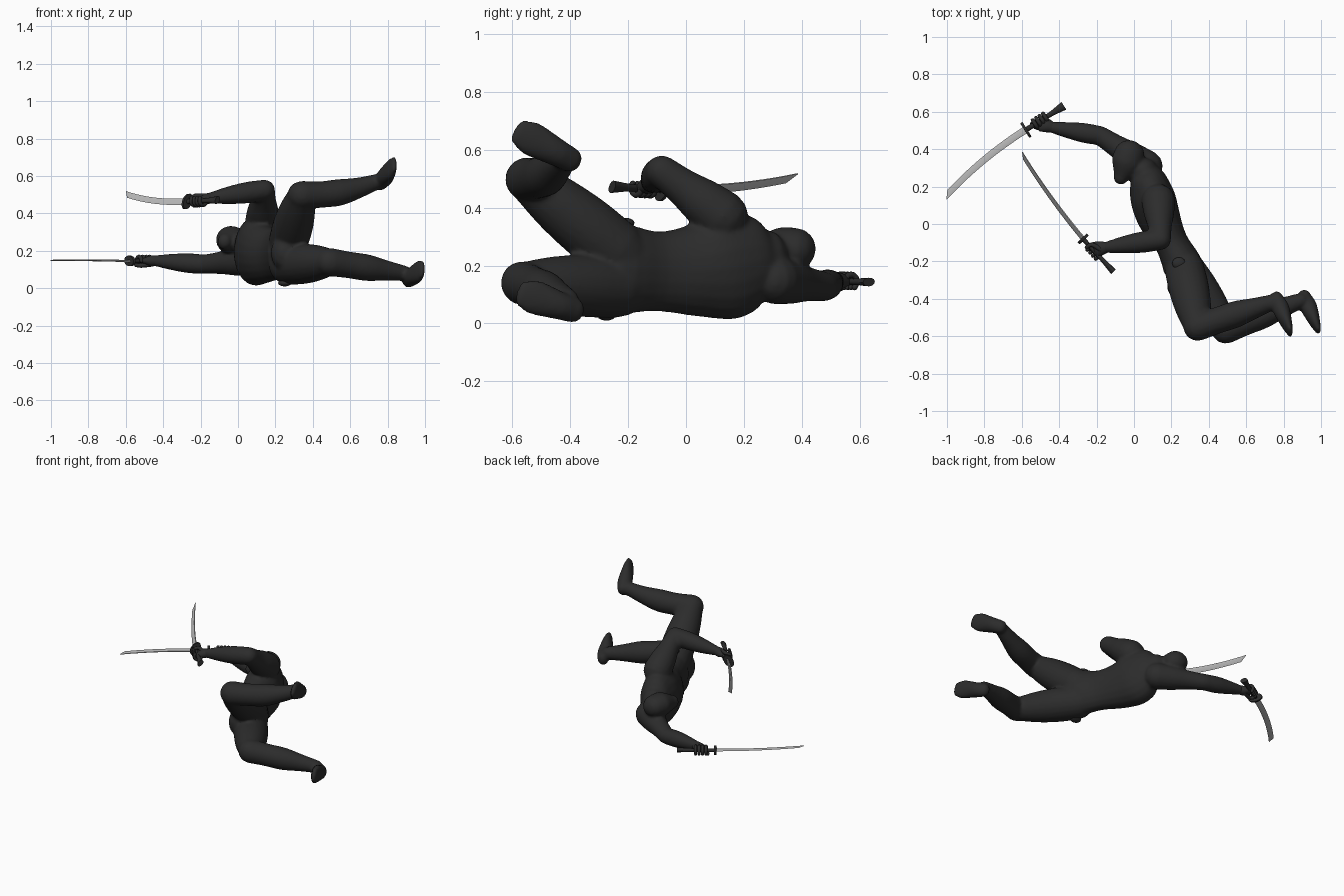
import bpy, bmesh, math
from mathutils import Vector, Matrix

if "Cube" in bpy.data.objects:
    bpy.data.objects.remove(bpy.data.objects["Cube"])


def material(name, v):
    m = bpy.data.materials.new(name)
    m.diffuse_color = (v, v, v, 1)
    m.use_nodes = True
    m.node_tree.nodes["Principled BSDF"].inputs["Base Color"].default_value = m.diffuse_color
    return m


BLACK = material("black cloth", 0.025)
STEEL = material("steel", 0.52)
UP = Vector((0, 0, 1))
SKEW = Vector((.3, .2, 1))


def finish(bm, name, mat, angle=None):
    bmesh.ops.recalc_face_normals(bm, faces=bm.faces)
    me = bpy.data.meshes.new(name)
    bm.to_mesh(me)
    bm.free()
    ob = bpy.data.objects.new(name, me)
    bpy.context.collection.objects.link(ob)
    me.materials.append(mat)
    bpy.context.view_layer.objects.active = ob
    ob.select_set(True)
    if angle:
        bpy.ops.object.shade_smooth_by_angle(angle=math.radians(angle))
    else:
        me.shade_smooth()
    ob.select_set(False)
    return ob


def bridge(bm, rows):
    n = len(rows[0])
    for r, s in zip(rows, rows[1:]):
        for k in range(n):
            bm.faces.new((r[k], r[(k + 1) % n], s[(k + 1) % n], s[k]))
    bm.faces.new(rows[0])
    bm.faces.new(rows[-1])


def spline(st, sub):
    """Catmull-Rom through stations (centre, half width, half depth)."""
    P = [Vector((*s[0], s[1], s[-1])) for s in st]
    P = [P[0] * 2 - P[1]] + P + [P[-1] * 2 - P[-2]]
    out = []
    for a, b, c, d in zip(P, P[1:], P[2:], P[3:]):
        for k in range(sub):
            t = k / sub
            out.append(b + ((c - a) * t + (2 * a - 5 * b + 4 * c - d) * t * t
                            + (3 * b - a - 3 * c + d) * t ** 3) / 2)
    return out + [P[-2]]


def tube(bm, st, hint=SKEW, hint2=None, sides=20, sub=4, rounded=True):
    """Swept elliptical tube with domed ends; width axis turns from hint to hint2."""
    P = spline(st, sub)
    C = [Vector(p[:3]) for p in P]
    n = len(P)
    rings = []
    for i in range(n):
        T = (C[min(i + 1, n - 1)] - C[max(i - 1, 0)]).normalized()
        h = Vector(hint).lerp(Vector(hint2 or hint), i / (n - 1))
        L = (h - T * h.dot(T)).normalized()
        a, b = P[i][3], P[i][4]
        group = [(C[i], L, T.cross(L), a, b)]
        if rounded and i in (0, n - 1):
            for k in range(1, 4):
                s, c = math.sin(k * .46), math.cos(k * .46)
                tip = C[i] + T * min(a, b) * s * (1 if i else -1)
                group.append((tip, L, T.cross(L), a * c, b * c))
        rings += group if i else group[::-1]
    bridge(bm, [[bm.verts.new(c + L * a * math.cos(math.tau * k / sides)
                              + D * b * math.sin(math.tau * k / sides)) for k in range(sides)]
                for c, L, D, a, b in rings])


def limb(bm, a, b, radii, sag=0):
    """Tube from a to b with evenly spaced radii, sagging in the middle."""
    a, b = Vector(a), Vector(b)
    n = len(radii) - 1
    tube(bm, [(a.lerp(b, i / n) - UP * sag * math.sin(math.pi * i / n), r)
              for i, r in enumerate(radii)])


def leg(bm, hip, knee, ankle, heel, toe, sag):
    limb(bm, hip, knee, (.106, .108, .097, .073))
    limb(bm, knee, ankle, (.076, .071, .071, .055, .041), sag)
    heel, toe = Vector(heel), Vector(toe)
    side = (toe - heel).cross((1, 0, 0))
    tube(bm, [(heel, .043, .034), (heel.lerp(toe, .3), .049, .046),
              (heel.lerp(toe, .75), .06, .03), (toe, .046, .015)], side)


def arm(bm, shoulder, elbow, wrist, r):
    limb(bm, shoulder, elbow, (r * 1.62, r * 1.45, r * 1.15, r))
    limb(bm, elbow, wrist, (r, r * 1.02, r * .84, .03))


# Body: overlapping tubes fused into one smooth skin
HAND_A = (-.15, -.125, .482)
HAND_B = (-.44, .517, .147)
bm = bmesh.new()
# torso, lying on its side and twisting towards the shoulders
tube(bm, [((.25, -.33, .19), .10, .075), ((.265, -.24, .19), .155, .107),
          ((.2, -.1, .18), .138, .09), ((.135, .03, .183), .16, .115),
          ((.1, .14, .2), .188, .12), ((.075, .23, .22), .16, .1),
          ((.055, .28, .225), .10, .075)], UP, (.2, -.6, .8))
# neck and head
limb(bm, (.06, .23, .23), (-.02, .33, .25), (.075, .062, .06))
tube(bm, [((-.07, .25, .25), .045, .04), ((-.04, .32, .255), .075, .083),
          ((-.025, .375, .257), .074, .082)], SKEW)
# limbs: raised side, then low side
arm(bm, (.13, .125, .37), (.142, -.083, .525), HAND_A, .056)
arm(bm, (.07, .31, .15), (-.18, .472, .128), HAND_B, .052)
leg(bm, (.27, -.24, .25), (.34, -.55, .498), (.75, -.415, .572),
    (.763, -.395, .563), (.835, -.58, .663), .022)
leg(bm, (.27, -.24, .125), (.49, -.565, .14), (.89, -.41, .08),
    (.91, -.385, .044), (.985, -.57, .106), 0)
body = finish(bm, "body", BLACK)
fuse = body.modifiers.new("fuse", 'REMESH')
fuse.mode, fuse.voxel_size, fuse.use_smooth_shade = 'VOXEL', 0.01, True
soften = body.modifiers.new("soften", 'SMOOTH')
soften.factor, soften.iterations = 0.5, 5

# Round hip pads, one on each side
for side, c in (("upper", (.24, -.21, .347)), ("lower", (.25, -.275, .028))):
    bm = bmesh.new()
    bmesh.ops.create_uvsphere(bm, u_segments=20, v_segments=10, radius=1,
                              matrix=Matrix.Translation(c) @ Matrix.Diagonal((.036, .032, .018, 1)))
    finish(bm, side + "_hip_pad", BLACK)


def sword_and_hand(name, pommel, guard, tip, W, wrist):
    pommel, guard, tip, W, wrist = map(Vector, (pommel, guard, tip, W, wrist))
    W.normalize()
    d = (guard - pommel).normalized()
    # handle flaring towards the pommel
    bm = bmesh.new()
    tube(bm, [(pommel, .024, .015), (pommel.lerp(guard, .4), .013, .011),
              (guard, .014, .011)], W, sides=12, rounded=False)
    finish(bm, name + "_handle", BLACK, 40)
    # oval guard
    bm = bmesh.new()
    tube(bm, [(guard - d * .007, .046, .028), (guard + d * .007, .046, .028)], W,
         sub=1, rounded=False)
    finish(bm, name + "_guard", BLACK, 40)
    # curved single-edged blade, its tip cut towards the back
    bm = bmesh.new()
    N = (tip - guard).normalized().cross(W).normalized()
    rows = []
    for i in range(17):
        t = i / 16
        c = guard.lerp(tip, t) + W * .075 * t * (1 - t)
        edge = .021 - .006 * t - (.029 if i == 16 else 0)
        th = .006 - .003 * t
        mid = min(-.006, edge - .003)
        pts = ((-.018, .6), (mid, 1), (edge, 0), (mid, -1), (-.018, -.6))
        rows.append([bm.verts.new(c + W * w + N * th * h) for w, h in pts])
    bridge(bm, rows)
    finish(bm, name + "_blade", STEEL, 25)
    # hand: palm, four fingers wrapped round the handle, thumb
    bm = bmesh.new()
    grip = pommel.lerp(guard, .62)
    u = wrist - grip
    u = (u - d * u.dot(d)).normalized()
    v = d.cross(u)
    palm = grip + u * .02
    tube(bm, [(wrist, .03, .028), (wrist.lerp(palm, .5), .037, .029), (palm, .042, .02)], d)
    for k in range(4):
        o = grip + d * (k - 1.5) * .022
        arc = [(o + (u * math.cos(a) + v * math.sin(a)) * .025, .0105) for a in range(5)]
        tube(bm, arc, d, sides=8, sub=2)
    tube(bm, [(wrist.lerp(grip, .4) - v * .018, .013),
              (palm - v * .025 + d * .035, .012),
              (grip - u * .012 - v * .022 + d * .045, .01)], u + v, sides=8)
    finish(bm, name + "_hand", BLACK)


sword_and_hand("upper", (-.11, -.255, .472), (-.272, -.08, .464), (-.605, .38, .503),
               (-.45, -.32, -.83), HAND_A)
sword_and_hand("lower", (-.375, .632, .143), (-.578, .503, .146), (-1.012, .145, .15),
               (-.65, .76, .1), HAND_B)
